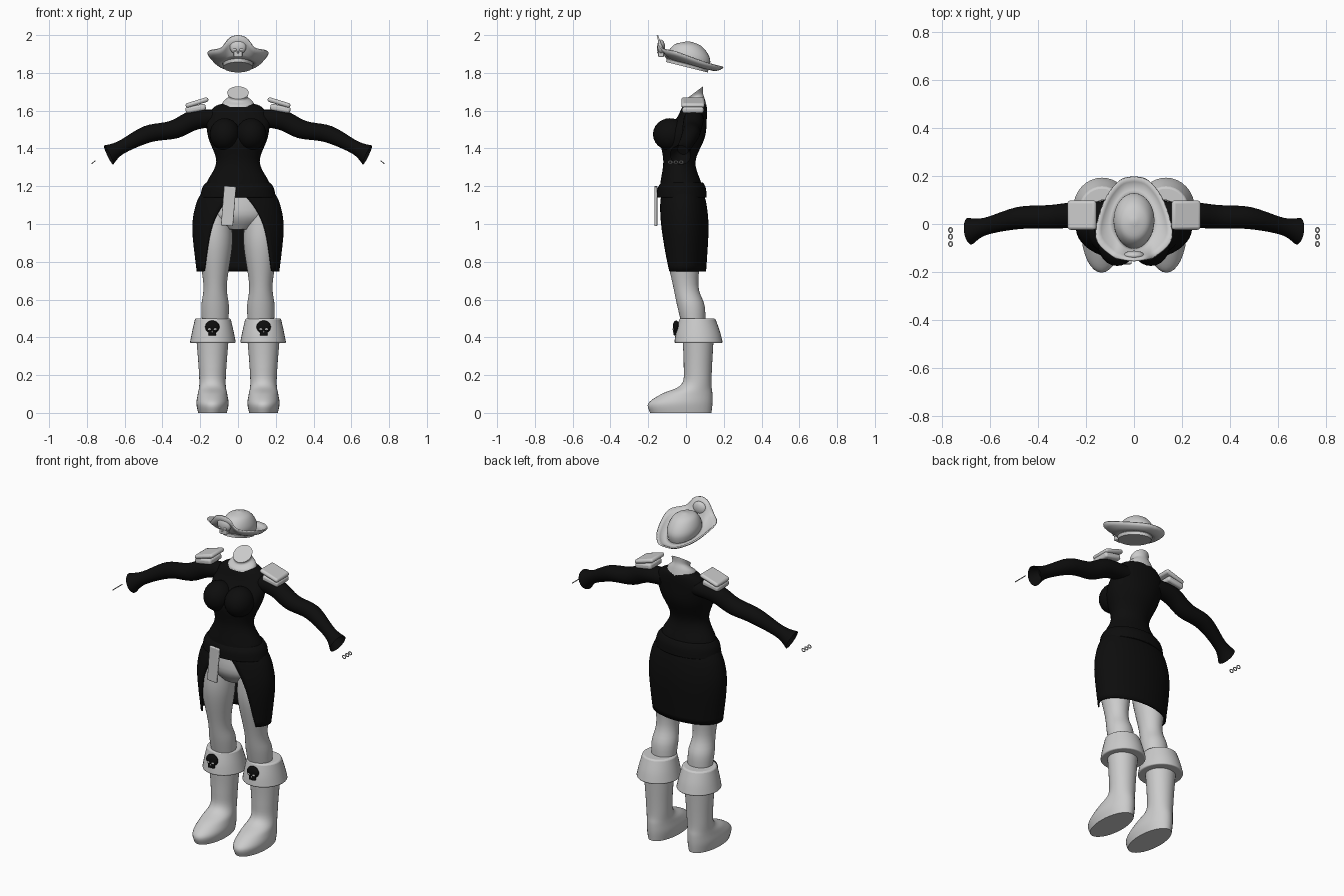
import bpy, bmesh, math
from mathutils import Matrix, Vector, Euler

cube = bpy.data.objects.get("Cube")
if cube:
    bpy.data.objects.remove(cube)


def material(name, shade):
    mat = bpy.data.materials.new(name)
    mat.use_nodes = True
    color = (shade, shade, shade, 1)
    mat.diffuse_color = color
    mat.node_tree.nodes["Principled BSDF"].inputs["Base Color"].default_value = color
    return mat


pale = material("pale_grey", 0.6)
black = material("near_black", 0.004)


def finish(name, bm, mat, mirror=False, thick=0, bevel=0):
    bmesh.ops.recalc_face_normals(bm, faces=bm.faces)
    mesh = bpy.data.meshes.new(name)
    bm.to_mesh(mesh)
    bm.free()
    mesh.materials.append(mat)
    obj = bpy.data.objects.new(name, mesh)
    bpy.context.collection.objects.link(obj)
    if mirror:
        obj.modifiers.new("mirror", "MIRROR")
    if bevel:
        rounding = obj.modifiers.new("bevel", "BEVEL")
        rounding.width, rounding.segments = bevel, 3
    if thick:
        shell = obj.modifiers.new("thickness", "SOLIDIFY")
        shell.thickness, shell.offset = thick, 0
    bpy.ops.object.select_all(action="DESELECT")
    obj.select_set(True)
    bpy.context.view_layer.objects.active = obj
    bpy.ops.object.shade_smooth_by_angle(angle=math.radians(50))


def spline(points, steps=5):
    """Smooth curve through the points, in any number of dimensions."""
    pts = [Vector(p) for p in points]
    last = len(pts) - 1
    curve = []
    for i in range(last):
        a, b, c, d = pts[max(i - 1, 0)], pts[i], pts[i + 1], pts[min(i + 2, last)]
        for k in range(steps):
            t = k / steps
            curve.append(b + ((c - a) * t + (a * 2 - b * 5 + c * 4 - d) * t * t
                              + (b * 3 - a - c * 3 + d) * t ** 3) / 2)
    return curve + [pts[last]]


def turn(count):
    return [math.tau * i / count for i in range(count)]


def skin(rings, closed=True):
    """Faces between neighbouring rings; closed rings also get end caps."""
    bm = bmesh.new()
    rows = [[bm.verts.new(p) for p in ring] for ring in rings]
    count = len(rows[0])
    for low, high in zip(rows, rows[1:]):
        for i in range(count if closed else count - 1):
            j = (i + 1) % count
            bm.faces.new((low[i], low[j], high[j], high[i]))
    if closed:
        bm.faces.new(rows[0])
        bm.faces.new(rows[-1])
    return bm


def loft(name, profile, mat, x=0, lean=0, bevel=0):
    """Profile rows are height, half width, front y, back y; lean tilts the last ring."""
    rows = spline(profile)
    rings = []
    for i, (z, half, front, back) in enumerate(rows):
        tilt = lean * i / (len(rows) - 1)
        mid, depth = (front + back) / 2, (back - front) / 2
        rings.append([(x + half * math.cos(t), mid + depth * math.sin(t), z + tilt * depth * math.sin(t))
                      for t in turn(32)])
    finish(name, skin(rings), mat, mirror=x > 0, bevel=bevel)


def box(name, at, size, mat, tilt=0, mirror=False, bevel=0.005):
    bm = bmesh.new()
    place = Matrix.LocRotScale(Vector(at), Euler((0, tilt, 0)), Vector(size))
    bmesh.ops.create_cube(bm, size=1, matrix=place)
    finish(name, bm, mat, mirror, bevel=bevel)


def ball(name, at, size, mat, mirror=False):
    bm = bmesh.new()
    place = Matrix.LocRotScale(Vector(at), None, Vector(size))
    bmesh.ops.create_uvsphere(bm, u_segments=24, v_segments=12, radius=1, matrix=place)
    finish(name, bm, mat, mirror)


# Coat body, bust and waistband
loft("coat_body", [(1.15, .18, -.14, .1), (1.22, .165, -.135, .08), (1.33, .115, -.12, .05),
                   (1.46, .158, -.13, .1), (1.56, .165, -.05, .11), (1.62, .125, -.02, .11),
                   (1.64, .07, 0, .1)], black)
ball("coat_bust", (.07, -.085, 1.475), (.08, .09, .085), black, mirror=True)
loft("coat_waistband", [(1.14, .2, -.155, .11), (1.19, .19, -.15, .105), (1.22, .17, -.13, .09)],
     black, bevel=.005)

# Coat skirt, open at the front: height, half width, half opening
rings = []
for z, half, gap in spline([(1.18, .18, 0), (1.1, .22, .08), (.97, .238, .142), (.75, .215, .178)]):
    end = math.pi - math.asin(max(gap, .002) / half)
    angles = [end * (i / 20 - 1) for i in range(41)]
    rings.append([(half * math.sin(t), half * math.cos(t) * .56 - .018, z) for t in angles])
finish("coat_skirt", skin(rings, closed=False), black, thick=.008)

# Sleeves with flared, hollow cuffs: x, y, z, radius
axis = Vector((.88, -.13, -.42)).normalized()
side = axis.cross(Vector((0, 0, 1))).normalized()
up = side.cross(axis)
path = spline([(.1, .045, 1.56, .05), (.23, .04, 1.55, .053), (.34, .03, 1.5, .05),
               (.48, .025, 1.475, .046), (.62, -.01, 1.405, .036), (.685, -.03, 1.365, .056)])
path.append(Vector((.64, -.015, 1.395, .03)))
finish("sleeve", skin([[Vector((x, y, z)) + radius * (side * math.cos(t) + up * math.sin(t))
                        for t in turn(24)] for x, y, z, radius in path]), black, mirror=True)

# Shoulder pads
box("shoulder_pad_top", (.217, .037, 1.643), (.125, .122, .025), pale, tilt=.3, mirror=True, bevel=.012)
box("shoulder_pad_lower", (.224, .037, 1.611), (.108, .114, .034), pale, tilt=.18, mirror=True, bevel=.012)

# Neck with slanted top
loft("neck", [(1.62, .09, -.025, .11), (1.645, .08, -.02, .1), (1.67, .052, 0, .09),
              (1.695, .057, 0, .09)], pale, lean=.75)

# Hips, sash and legs
loft("hips", [(1.18, .15, -.12, .08), (1.05, .183, -.13, .09), (.97, .08, -.08, .06)], pale)
box("sash", (-.05, -.16, 1.095), (.064, .016, .21), pale, tilt=.08)
loft("leg", [(1.08, .08, -.11, .08), (.9, .092, -.115, .085), (.68, .062, -.07, .065),
             (.56, .073, -.045, .1), (.42, .065, -.01, .1)], pale, x=.121)

# Boots with turned-down cuffs
loft("boot", [(0, .076, -.19, .135), (.05, .085, -.2, .14), (.1, .078, -.13, .14),
              (.15, .07, -.025, .135), (.25, .074, -.012, .138), (.42, .088, -.02, .148)],
     pale, x=.135)
loft("boot_cuff", [(.37, .122, -.062, .195), (.43, .11, -.053, .18), (.5, .094, -.035, .155)],
     pale, x=.133, bevel=.012)


# Skull badges: cranium, jaw, eyes and nose
def skull(name, at, scale, mat, mirror):
    spot = Vector(at)

    def place(x, y, z):
        return spot + Vector((x, y, z)) * scale

    ball(name + "_cranium", spot, Vector((.038, .018, .034)) * scale, mat, mirror)
    box(name + "_jaw", place(0, 0, -.032), Vector((.04, .026, .028)) * scale, mat, mirror=mirror)
    for x in (-.015, .015):
        ball(name + "_eye", place(x, -.015, -.012), Vector((.009, .004, .006)) * scale, pale, mirror)
    ball(name + "_nose", place(0, -.014, -.025), Vector((.004, .004, .006)) * scale, pale, mirror)


skull("boot_skull", (.136, -.052, .455), 1, black, mirror=True)
skull("hat_skull", (0, -.132, 1.937), 1.15, pale, mirror=False)

# Hat crown, from the top down to the slanted base
loft("hat_crown", [(1.966, .01, 0, .02), (1.945, .06, -.06, .085), (1.89, .085, -.095, .128),
                   (1.83, .077, -.105, .115)], pale, lean=-.25)

# Hat brim, half outline from front to back, mirrored
outline = spline([(0, -.152, 2), (.045, -.147, 1.985), (.09, -.133, 1.932), (.158, -.055, 1.912),
                  (.125, .09, 1.86), (.06, .18, 1.834), (0, .197, 1.83)])
rows = [[] for step in range(5)]
for i, rim in enumerate(outline):
    t = math.pi * i / (len(outline) - 1)
    y = .01 - .112 * math.cos(t)
    root = Vector((.082 * math.sin(t), y, 1.852 - y / 4))
    for step, row in enumerate(rows):
        sag = .012 * math.sin(math.pi * step / 4)
        row.append(root.lerp(rim, step / 4) - Vector((0, 0, sag)))
finish("hat_brim", skin(rows, closed=False), pale, mirror=True, thick=.008)

# Finger rings
for label, sign in (("left", 1), ("right", -1)):
    for y in (-.025, -.053, -.083):
        bpy.ops.mesh.primitive_torus_add(location=(sign * .765, y, 1.327), rotation=(0, sign * .7, 0),
                                         major_radius=.01, minor_radius=.003,
                                         major_segments=16, minor_segments=6)
        band = bpy.context.object
        band.name = label + "_finger_ring"
        band.data.materials.append(pale)
        bpy.ops.object.shade_smooth_by_angle()
